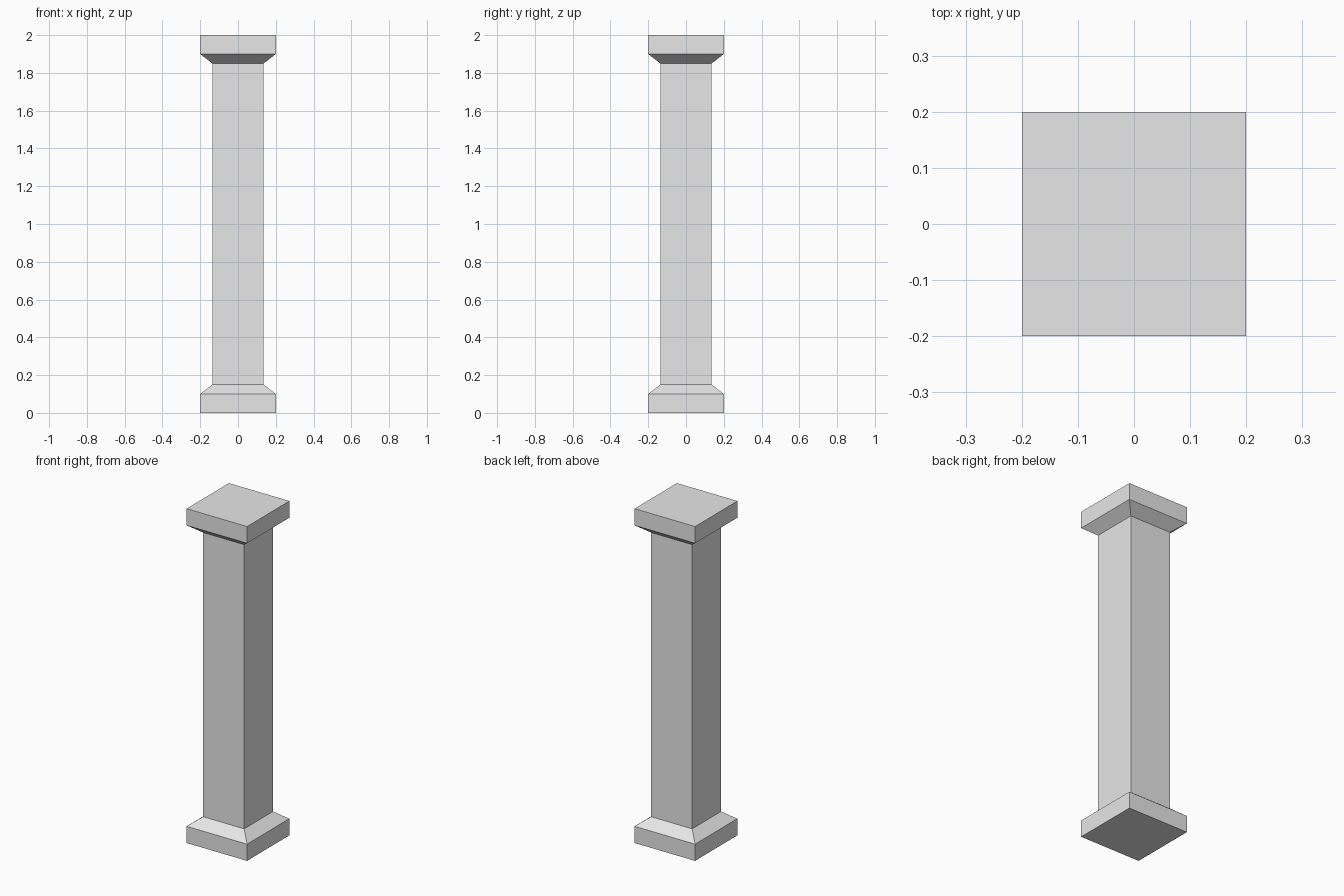
import bpy, bmesh

if "Cube" in bpy.data.objects:
    bpy.data.objects.remove(bpy.data.objects["Cube"])

stone = bpy.data.materials.new("light_grey")
stone.diffuse_color = (0.8, 0.8, 0.8, 1)
stone.use_nodes = True
stone.node_tree.nodes["Principled BSDF"].inputs["Base Color"].default_value = stone.diffuse_color

BLOCK = 0.2      # half width of plinth and capital
SHAFT = 0.136    # half width of shaft

# Square column profile: (half width, height)
profile = [(BLOCK, 0), (BLOCK, 0.1), (SHAFT, 0.15),
           (SHAFT, 1.85), (BLOCK, 1.9), (BLOCK, 2.0)]

# Stack square rings and bridge them into one closed column
bm = bmesh.new()
rings = [[bm.verts.new((sx * w, sy * w, z))
          for sx, sy in ((-1, -1), (1, -1), (1, 1), (-1, 1))]
         for w, z in profile]
for low, high in zip(rings, rings[1:]):
    for i in range(4):
        j = (i + 1) % 4
        bm.faces.new((low[i], low[j], high[j], high[i]))
bm.faces.new(rings[0][::-1])   # underside
bm.faces.new(rings[-1])        # top

mesh = bpy.data.meshes.new("square_column")
bm.to_mesh(mesh)
bm.free()
mesh.materials.append(stone)
column = bpy.data.objects.new("square_column", mesh)
bpy.context.collection.objects.link(column)
